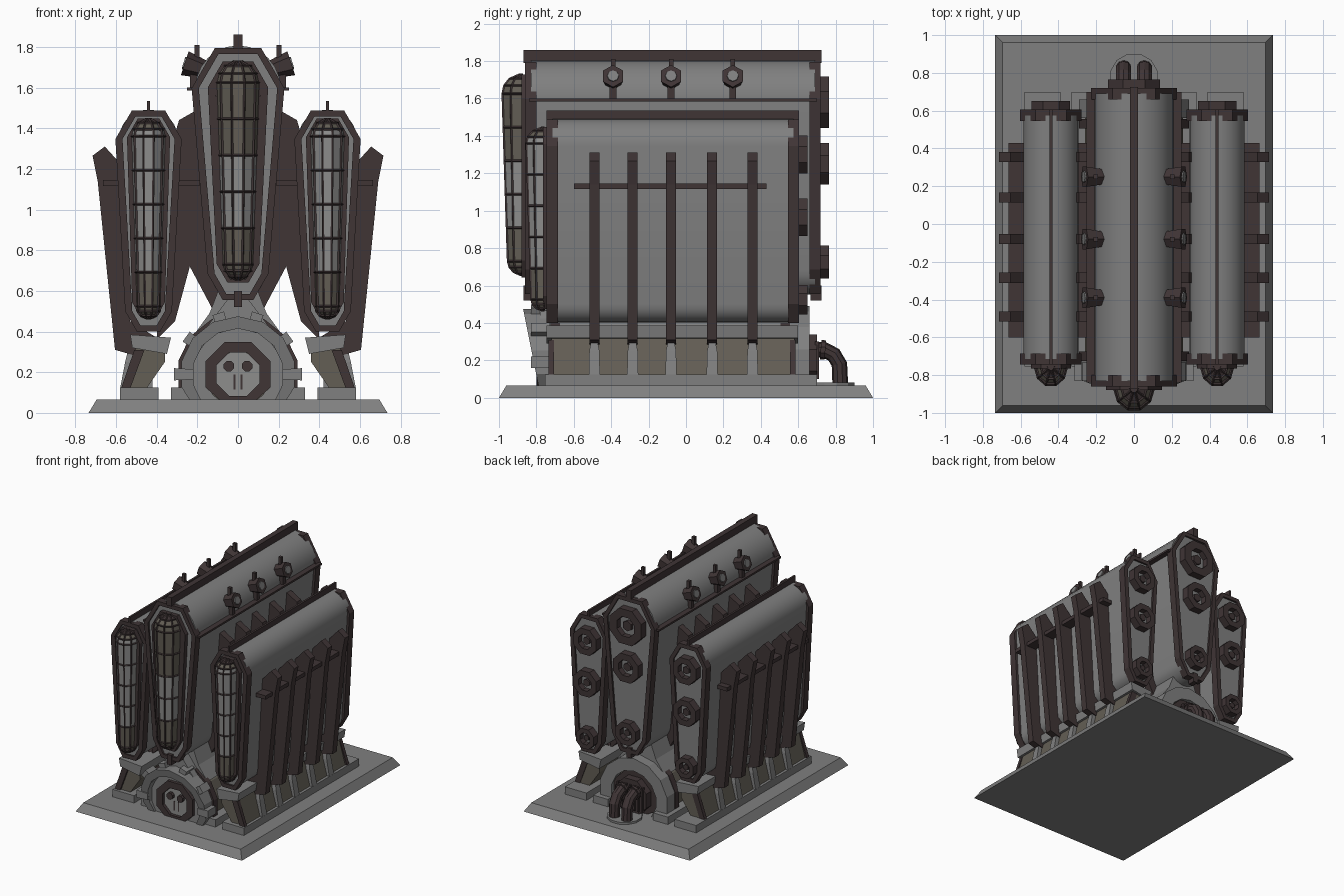
import bpy, bmesh, math
from mathutils import Vector

if "Cube" in bpy.data.objects:
    bpy.data.objects.remove(bpy.data.objects["Cube"])

def material(name, r, g, b):
    m = bpy.data.materials.new(name)
    m.diffuse_color = (r, g, b, 1)
    m.use_nodes = True
    m.node_tree.nodes["Principled BSDF"].inputs["Base Color"].default_value = m.diffuse_color
    return m

GREY = material("steel grey", .215, .215, .215)
DARK = material("dark brown metal", .05, .035, .036)
TAN = material("dull khaki", .125, .112, .09)
PALE = material("pale grey", .27, .27, .265)

def make(name, verts, faces, mats, smooth=False):
    me = bpy.data.meshes.new(name)
    me.from_pydata(verts, [], faces)
    bm = bmesh.new()
    bm.from_mesh(me)
    bmesh.ops.recalc_face_normals(bm, faces=bm.faces)
    bm.to_mesh(me)
    bm.free()
    ob = bpy.data.objects.new(name, me)
    bpy.context.collection.objects.link(ob)
    for m in (mats if isinstance(mats, list) else [mats]):
        me.materials.append(m)
    if smooth:
        bpy.ops.object.select_all(action='DESELECT')
        bpy.context.view_layer.objects.active = ob
        ob.select_set(True)
        bpy.ops.object.shade_smooth_by_angle(angle=math.radians(35))
    return ob

def loft(name, loops, mat, closed=False, smooth=False):
    # bridge equal loops; closed joins the last loop back to the first
    n = len(loops[0])
    k = len(loops)
    faces = []
    for a in range(k if closed else k - 1):
        b = (a + 1) % k
        faces += [(a*n+i, a*n+(i+1) % n, b*n+(i+1) % n, b*n+i) for i in range(n)]
    if not closed:
        faces += [tuple(range(n)), tuple(range((k-1)*n, k*n))]
    return make(name, [v for l in loops for v in l], faces, mat, smooth)

def at(pts, y):
    return [(x, y, z) for x, z in pts]

def prism(name, pts, y0, y1, mat, smooth=False):
    return loft(name, [at(pts, y0), at(pts, y1)], mat, smooth=smooth)

def ring(name, outer, inner, y0, y1, mat):
    return loft(name, [at(outer, y0), at(outer, y1), at(inner, y1), at(inner, y0)], mat, True)

def box(name, x0, x1, y0, y1, z0, z1, mat):
    return prism(name, [(x0, z0), (x1, z0), (x1, z1), (x0, z1)], y0, y1, mat)

def stadium(cx, zb, zt, rb, rt, n):
    # tall tapered capsule outline, n segments per end
    a = [math.pi*i/n for i in range(n+1)]
    return [(cx+rt*math.cos(t), zt-rt+rt*math.sin(t)) for t in a] + \
           [(cx-rb*math.cos(t), zb+rb-rb*math.sin(t)) for t in a]

def disc(cx, cz, r, n, zmin=-9, turn=.5):
    return [(cx+r*math.cos(2*math.pi*(i+turn)/n), max(zmin, cz+r*math.sin(2*math.pi*(i+turn)/n)))
            for i in range(n)]

def tube(name, path, r0, r1, n, mat):
    # straight or bent tube through the given points
    P = [Vector(p) for p in path]
    loops = []
    for i, p in enumerate(P):
        d = (P[min(i+1, len(P)-1)]-P[max(i-1, 0)]).normalized()
        u = d.cross(Vector((0, 1, 0)) if abs(d.y) < .5 and abs(d.x) > .5 else Vector((1, 0, 0))).normalized()
        v = d.cross(u)
        r = r0+(r1-r0)*i/(len(P)-1)
        loops.append([tuple(p+r*(u*math.cos(t)+v*math.sin(t)))
                      for t in [2*math.pi*k/n for k in range(n)]])
    return loft(name, loops, mat)

def window(name, cx, y, zb, zt, rb, rt, depth, tan_rule):
    # bulging glass with a wire cage around it
    rows = []
    for t in (10, 40, 65):
        t = math.radians(t)
        rows.append((zb+rb-rb*math.cos(t), rb*math.sin(t), math.sin(t)))
    for i in range(6):
        f = i/5
        rows.append((zb+rb+(zt-rt-zb-rb)*f, rb+(rt-rb)*f, 1))
    for t in (65, 40, 10):
        t = math.radians(t)
        rows.append((zt-rt+rt*math.cos(t), rt*math.sin(t), math.sin(t)))
    n = 5
    V, F = [], []
    for z, r, d in rows:
        dd = depth*d*(.7+.3*(z-zb)/(zt-zb))
        V += [(cx+r*math.cos(math.pi*i/n), y-dd*math.sin(math.pi*i/n)) + (z,) for i in range(n+1)]
    for a in range(len(rows)-1):
        F += [(a*6+i, a*6+i+1, a*6+7+i, a*6+6+i) for i in range(n)]
    F += [tuple(range(n+1)), tuple(range(len(V)-n-1, len(V)))]
    g = make(name+"_glass", V, F, [PALE, TAN, DARK])
    for p in g.data.polygons:
        z = p.center.z
        p.material_index = 2 if z > zt-.25*rt or z < zb+.25*rb else int(tan_rule(z))
    cage = make(name+"_cage", V, F[:-2], DARK)
    w = cage.modifiers.new("wire", 'WIREFRAME')
    w.thickness = .012

def pod(name, cx, zb, zt, rb, rt, y0, y1):
    # tank body with layered end frames
    def s(off, n=3):
        return stadium(cx, zb+off, zt-off, rb-off, rt-off, n)
    prism(name+"_body", s(.018, 12), y0+.03, y1-.03, GREY, True)
    ring(name+"_front_frame", s(0), s(.035), y0, y0+.06, DARK)
    ring(name+"_back_frame", s(0), s(.035), y1-.06, y1, DARK)
    prism(name+"_front_plate", s(.034), y0+.015, y0+.05, GREY)
    prism(name+"_back_plate", s(.034), y1-.05, y1-.015, GREY)
    f = .42
    ring(name+"_window_frame", stadium(cx, zb+f*rb+.03, zt-f*rt+.02, rb*.7, rt*.65, 3),
         stadium(cx, zb+f*rb+.05, zt-f*rt, rb*.5, rt*.48, 3), y0-.02, y0+.03, DARK)

def ports(name, cx, y, items):
    # round back ports with sunken centres
    for z, r in items:
        ring(name+"_port", disc(cx, z, r, 8), disc(cx, z, r*.55, 8), y-.05, y+.055, DARK)
        prism(name+"_port_core", disc(cx, z, r*.57, 8), y-.04, y+.01, GREY)
        prism(name+"_port_stud", disc(cx, z, r*.28, 6), y, y+.035, DARK)

# base plate with sloped edges
loft("base_plate", [[(-a, -b, z), (a, -b, z), (a, b, z), (-a, b, z)]
                    for a, b, z in ((.735, 1, 0), (.695, .96, .066))], GREY)

# central tank
pod("centre_tank", 0, .535, 1.825, .15, .228, -.86, .72)
window("centre_tank", 0, -.87, .655, 1.73, .075, .105, .12, lambda z: z > 1.25 or z < .9)
box("centre_spine", -.022, .022, -.87, .725, 1.79, 1.86, DARK)
for y in (-.87, .665):
    box("centre_lower_clip", -.02, .02, y, y+.06, .52, .6, DARK)
ports("centre", 0, .71, ((1.58, .15), (1.25, .12), (.725, .095)))

RIBS = (-.49, -.285, -.08, .14, .355)
for s in (-1, 1):
    def mx(pts):
        return [(s*x, z) for x, z in pts]
    # side tanks
    pod("side_tank", s*.44, .385, 1.51, .115, .163, -.745, .605)
    window("side_tank", s*.44, -.755, .465, 1.445, .06, .085, .105, lambda z: z < .75 or z > 1.38)
    box("side_spine", s*.44-.008, s*.44+.008, -.745, .605, 1.48, 1.535, DARK)
    ports("side", s*.44, .595, ((1.3, .11), (.965, .108), (.525, .085)))
    # ribs outside the tanks, webs between them, foot struts
    for y in RIBS:
        prism("outer_rib", mx([(.555, 1.2), (.655, 1.31), (.715, 1.265), (.69, 1.14), (.605, .31),
                               (.5, .28), (.4, .37), (.53, .45)]), y-.027, y+.027, DARK)
        prism("inner_web", mx([(.15, 1.52), (.29, 1.44), (.36, 1.2), (.4, .36), (.31, .45),
                               (.237, .72), (.12, .5), (.08, .6)]), y-.027, y+.027, DARK)
        loft("foot_strut", [[(s*x, y-w, z), (s*x, y+w, z), (s*.42, y+w, z), (s*.42, y-w, z)]
                            for x, z, w in ((.58, .12, .03), (.555, .25, .027), (.53, .35, .008))], GREY)
    # thin tie rods
    box("outer_tie_rod", s*.58, s*.665, -.6, .43, 1.115, 1.145, DARK)
    box("inner_tie_rod", s*.19, s*.3, -.6, .43, 1.115, 1.145, DARK)
    box("centre_side_rail", s*.2, s*.252, -.84, .7, 1.585, 1.6, DARK)
    # long foot under each side tank
    prism("foot_block", mx([(.56, .12), (.45, .12), (.36, .25), (.36, .33), (.5, .33)]), -.72, .58, TAN)
    prism("foot_cap", mx([(.52, .32), (.35, .29), (.33, .37), (.53, .385)]), -.745, .6, GREY)
    box("foot_slab", s*.39, s*.58, -.755, .7, .06, .125, GREY)
    box("drum_slab", s*.2, s*.33, -.755, .7, .06, .125, GREY)
    for y in (-.735, .555):
        prism("foot_end", mx([(.575, .12), (.53, .12), (.46, .31), (.51, .31)]), y, y+.03, DARK)
    # lamps on the upper shoulders
    for y in (-.39, -.08, .25):
        tube("lamp", [(s*.13, y, 1.675), (s*.2, y, 1.7), (s*.262, y, 1.72)], .04, .062, 6, DARK)
        tube("lamp_lens", [(s*.255, y, 1.718), (s*.268, y, 1.722)], .034, .03, 8, GREY)
        box("lamp_stalk", s*.19, s*.235, y-.018, y+.018, 1.59, 1.68, DARK)
        box("lamp_pin", s*.19, s*.215, y-.012, y+.012, 1.7, 1.81, DARK)

# pedestal linking drum and centre tank
prism("pedestal", [(-.22, .38), (-.14, .49), (-.09, .62), (.09, .62), (.14, .49), (.22, .38)],
      -.7, .58, GREY)
prism("pedestal_front", [(-.17, .4), (-.05, .56), (.05, .56), (.17, .4)], -.78, -.69, GREY)

# central drum
CZ = .19
prism("drum", disc(0, CZ, .265, 14, .05), -.74, .6, TAN)
for y in RIBS + (-.7, .53):
    prism("drum_band", disc(0, CZ, .3, 14, .05), y-.025, y+.025, DARK)

# front collar of the drum
lo, li = disc(0, CZ, .285, 14, .04), disc(0, CZ, .225, 14, .045)
def lean(pts):
    return [(x, -.79-.07*(z-.07)/.35, z) for x, z in pts]
loft("collar", [at(lo, -.72), lean(lo), lean(li), at(li, -.72)], GREY, True)
ring("collar_inner", disc(0, CZ, .23, 14, .042), disc(0, CZ, .16, 14, .046), -.775, -.7, GREY)
ring("drum_face_rim", disc(0, CZ, .172, 8, .043), disc(0, CZ, .115, 8, .047), -.8, -.72, DARK)
prism("drum_face", disc(0, CZ-.01, .125, 12, .044), -.775, -.7, PALE)
for s in (-1, 1):
    prism("face_knob", disc(s*.045, CZ+.04, .028, 8), -.8, -.76, DARK)
    box("face_slot", s*.018-.005, s*.018+.005, -.779, -.77, .115, .19, DARK)
for deg in (0, 36, 72, 108, 144, 180):
    a = math.radians(deg)
    c, d = math.cos(a), math.sin(a)
    prism("collar_tooth", [(r*c-w*d, CZ+r*d+w*c) for r, w in
                           ((.22, -.025), (.315, -.03), (.315, .03), (.22, .025))], -.83, -.73, GREY)

# back of the drum: collar, grille housing and bent pipes
ring("back_collar", disc(0, CZ, .3, 14, .04), disc(0, CZ, .2, 14, .045), .56, .66, GREY)
prism("back_housing", disc(0, CZ, .205, 8, .05), .55, .64, DARK)
prism("back_hub", disc(0, CZ+.01, .15, 8, .055), .6, .7, DARK)
for i in range(-3, 4):
    box("grille_bar", i*.036-.007, i*.036+.007, .69, .712, .1, .3, DARK)
for s in (-1, 1):
    tube("bent_pipe", [(s*.055, .68, .26), (s*.055, .74, .255), (s*.055, .79, .23),
                       (s*.055, .82, .18), (s*.055, .825, .07)], .042, .042, 10, DARK)
    tube("pipe_collar", [(s*.055, .72, .257), (s*.055, .745, .255)], .052, .052, 10, DARK)
d = disc(0, .775, .13, 12)
loft("pipe_plate", [[(x, y, z) for x, y in d] for z in (.06, .082)], GREY)
